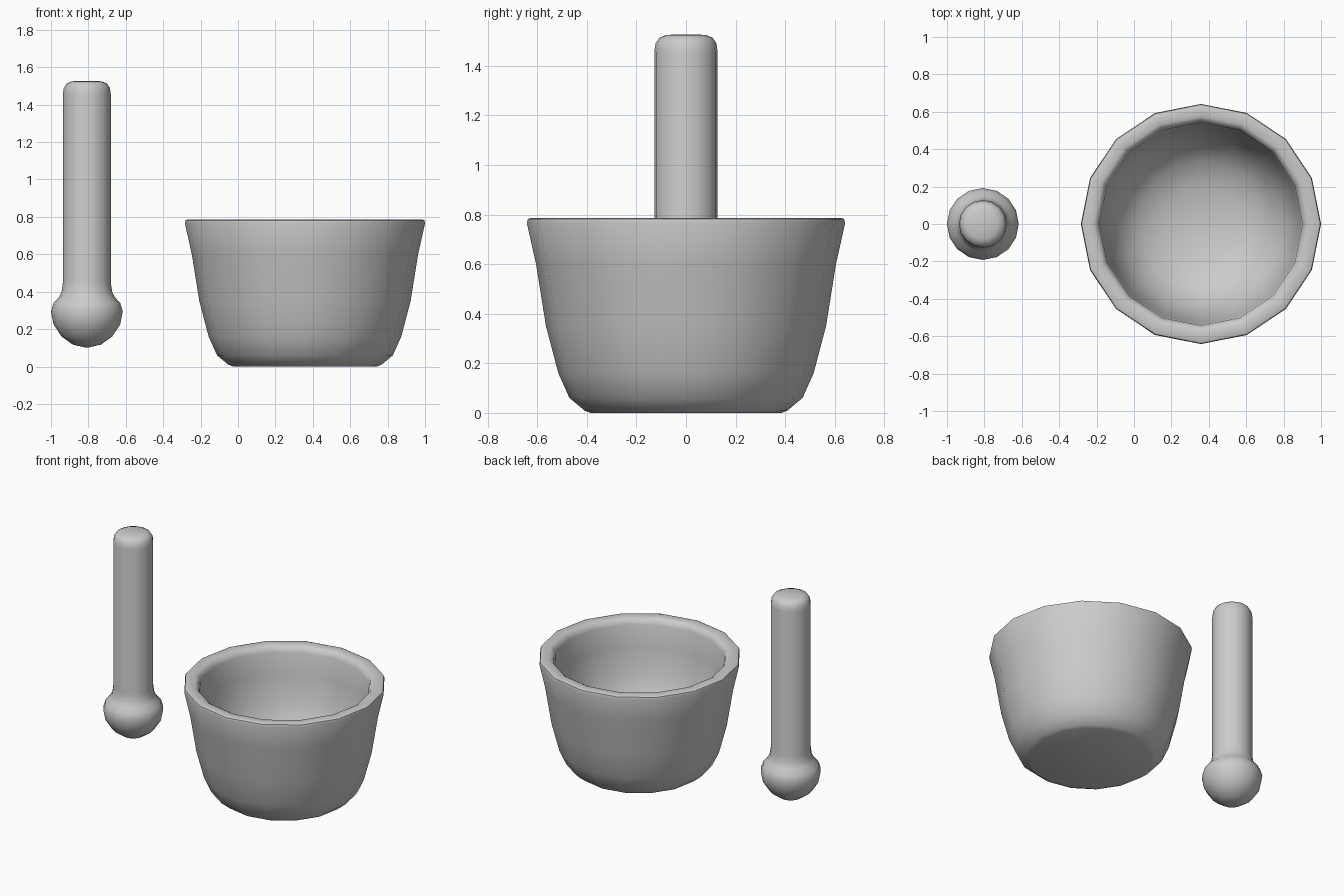
import bpy
import bmesh
import math

cube = bpy.data.objects.get("Cube")
if cube:
    bpy.data.objects.remove(cube, do_unlink=True)

stone = bpy.data.materials.new("grey stone")
stone.use_nodes = True
colour = (0.6, 0.6, 0.6, 1)
stone.diffuse_color = colour
stone.node_tree.nodes["Principled BSDF"].inputs["Base Color"].default_value = colour

SIDES = 16


def lathe(name, profile, x):
    """Revolve a (radius, height) profile that starts and ends on the axis."""
    bm = bmesh.new()
    verts = [bm.verts.new((r, 0, z)) for r, z in profile]
    edges = [bm.edges.new(pair) for pair in zip(verts, verts[1:])]
    bmesh.ops.spin(bm, geom=verts + edges, axis=(0, 0, 1), cent=(0, 0, 0),
                   angle=math.tau, steps=SIDES, use_duplicate=False)
    bmesh.ops.remove_doubles(bm, verts=bm.verts, dist=0.0005)
    bmesh.ops.recalc_face_normals(bm, faces=bm.faces)
    mesh = bpy.data.meshes.new(name)
    bm.to_mesh(mesh)
    bm.free()
    mesh.materials.append(stone)
    obj = bpy.data.objects.new(name, mesh)
    obj.location.x = x
    bpy.context.collection.objects.link(obj)
    bpy.ops.object.select_all(action="DESELECT")
    obj.select_set(True)
    bpy.context.view_layer.objects.active = obj
    bpy.ops.object.shade_smooth_by_angle(angle=math.radians(50))
    return obj


# Mortar: flat foot, flared wall, rounded rim, hollow bowl
outer = [(0, 0), (0.385, 0), (0.41, 0.01), (0.47, 0.06), (0.515, 0.16),
         (0.565, 0.35), (0.605, 0.6), (0.642, 0.765), (0.638, 0.782)]
rim = [(0.625, 0.787), (0.575, 0.787), (0.555, 0.775), (0.543, 0.745)]
inner = [(0.53, 0.6), (0.5, 0.42), (0.44, 0.27), (0.34, 0.17),
         (0.2, 0.115), (0, 0.1)]
lathe("mortar_bowl", outer + rim + inner, 0.358)

# Pestle: round grinding head, flared neck, straight handle with a rounded end
head = [(0, 0.1), (0.075, 0.117), (0.135, 0.16), (0.178, 0.225), (0.192, 0.295),
        (0.178, 0.34), (0.15, 0.37), (0.135, 0.4), (0.128, 0.45)]
handle = [(0.128, 1.455), (0.123, 1.49), (0.108, 1.513), (0.08, 1.525), (0, 1.527)]
lathe("pestle", head + handle, -0.808)
